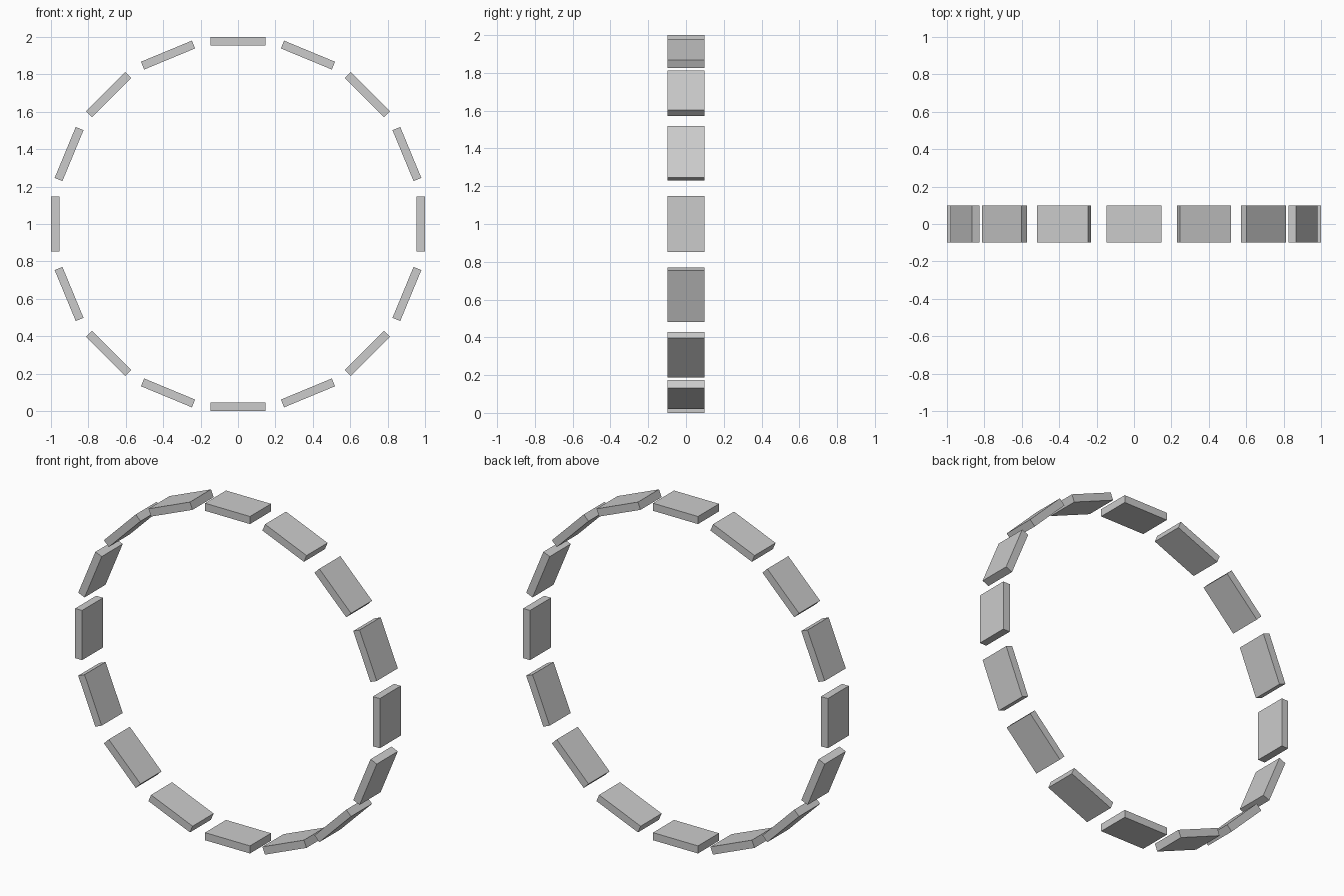
import bpy
import math

if "Cube" in bpy.data.objects:
    bpy.data.objects.remove(bpy.data.objects["Cube"])

COUNT = 16
LENGTH, DEPTH, THICK = 0.295, 0.197, 0.045
RADIUS = 1.0 - THICK / 2


def ring_block(index):
    """One flat block, tangent to the ring."""
    a = 2 * math.pi * index / COUNT
    bpy.ops.mesh.primitive_cube_add(
        size=1,
        location=(RADIUS * math.sin(a), 0, 1 + RADIUS * math.cos(a)),
        rotation=(0, a, 0))
    block = bpy.context.object
    block.name = f"ring_block_{index + 1:02d}"
    block.scale = (LENGTH, DEPTH, THICK)
    bpy.ops.object.transform_apply(location=False, rotation=False, scale=True)


# Upright ring of evenly spaced blocks
for i in range(COUNT):
    ring_block(i)
